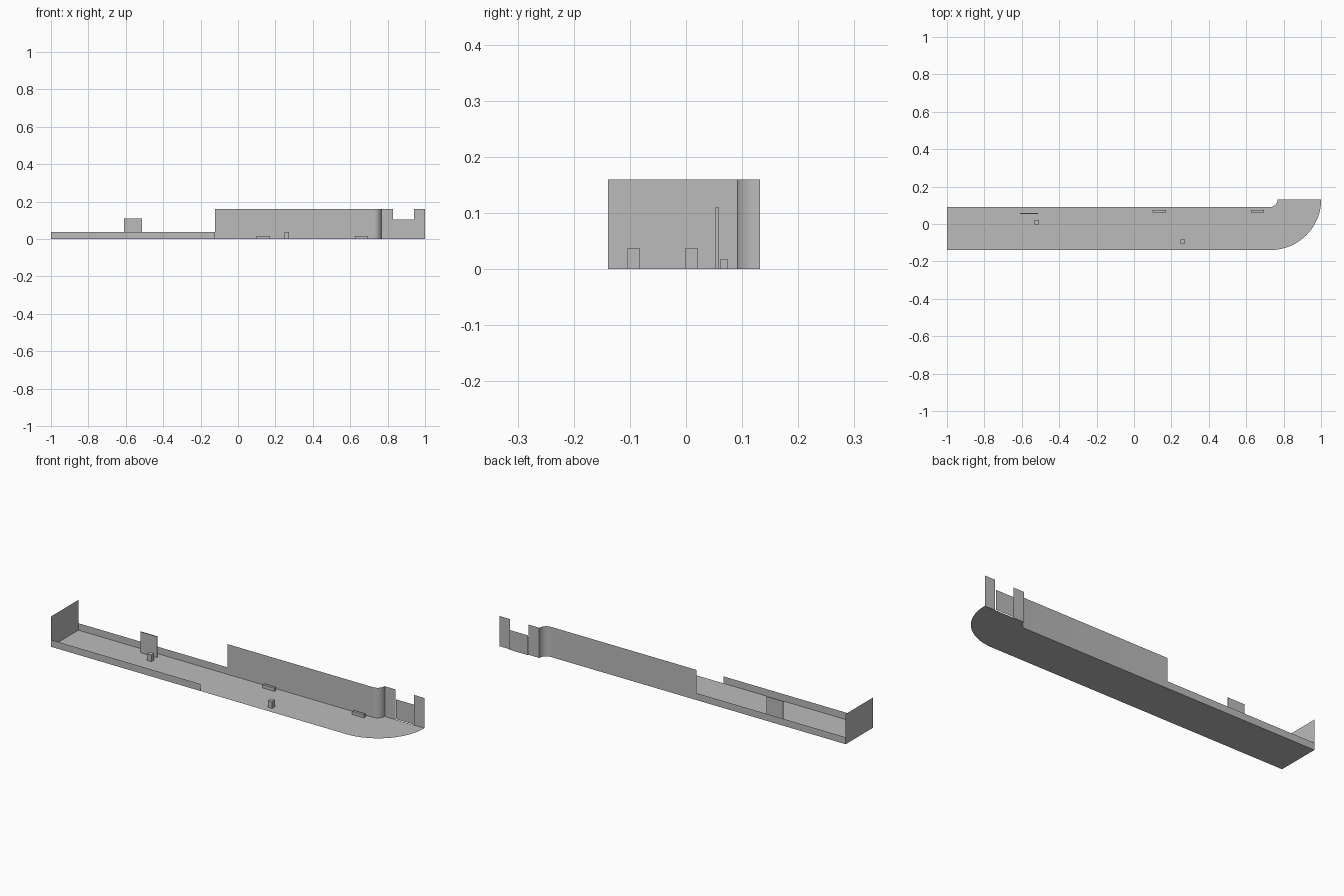
import bpy
import bmesh
from math import sin, cos, radians

if "Cube" in bpy.data.objects:
    bpy.data.objects.remove(bpy.data.objects["Cube"])

# Main levels
FRONT, BACK, STEP, PANEL = -0.139, 0.091, 0.132, 0.1375
LOW, NOTCH, TALL = 0.037, 0.105, 0.16
SPLIT = -0.124

grey = bpy.data.materials.new("plain grey")
grey.use_nodes = True
colour = (0.5, 0.5, 0.5, 1)
grey.diffuse_color = colour
grey.node_tree.nodes["Principled BSDF"].inputs["Base Color"].default_value = colour


def finish(name, bm, smooth=False):
    mesh = bpy.data.meshes.new(name)
    bm.to_mesh(mesh)
    bm.free()
    mesh.materials.append(grey)
    obj = bpy.data.objects.new(name, mesh)
    bpy.context.collection.objects.link(obj)
    if smooth:
        for o in bpy.context.selected_objects:
            o.select_set(False)
        obj.select_set(True)
        bpy.context.view_layer.objects.active = obj
        bpy.ops.object.shade_smooth_by_angle(angle=radians(30))
    return obj


def arc(cx, cy, r, start, end, steps):
    angles = [radians(start + (end - start) * i / steps) for i in range(steps + 1)]
    return [(cx + r * cos(a), cy + r * sin(a)) for a in angles]


def wall(name, path, height, smooth=False):
    """Thin upright sheet that follows a path on the ground."""
    bm = bmesh.new()
    low = [bm.verts.new((x, y, 0)) for x, y in path]
    high = [bm.verts.new((x, y, height)) for x, y in path]
    for i in range(len(path) - 1):
        bm.faces.new((low[i], low[i + 1], high[i + 1], high[i]))
    return finish(name, bm, smooth)


def box(name, x0, x1, y0, y1, height):
    bm = bmesh.new()
    bmesh.ops.create_cube(bm, size=1)
    for v in bm.verts:
        v.co = (x1 if v.co.x > 0 else x0, y1 if v.co.y > 0 else y0,
                height if v.co.z > 0 else 0)
    return finish(name, bm)


# Floor with a rounded front corner and a stepped back edge
nose = arc(0.73, STEP, 0.271, -90, 0, 32)
nose = [(min(x, 1), y) for x, y in nose]
cove = arc(0.727, STEP, STEP - BACK, -90, 0, 12)
bm = bmesh.new()
outline = [(-1, FRONT)] + nose + cove[::-1] + [(-1, BACK)]
bm.faces.new([bm.verts.new((x, y, 0)) for x, y in outline])
finish("floor", bm)

# Outer walls
wall("end_wall", [(-1, BACK), (-1, FRONT)], TALL)
wall("front_low_wall", [(-1, FRONT), (SPLIT, FRONT)], LOW)
wall("back_low_wall", [(SPLIT, BACK), (-1, BACK)], LOW)
wall("back_tall_wall", [(0.83, STEP)] + cove[::-1] + [(SPLIT, BACK)], TALL, True)
wall("corner_wall", [(1, STEP), (0.94, STEP)], TALL)
wall("notch_panel", [(0.94, PANEL), (0.83, PANEL)], NOTCH)

# Fittings standing on the floor
box("upright_board", -0.61, -0.512, 0.053, 0.059, 0.11)
for name, x, y in (("left_block", 0.249, -0.105), ("right_block", -0.531, -0.002)):
    box(name, x, x + 0.024, y, y + 0.023, LOW)
for name, x in (("right_bench", 0.1), ("left_bench", 0.626)):
    box(name, x, x + 0.07, 0.061, 0.075, 0.017)
